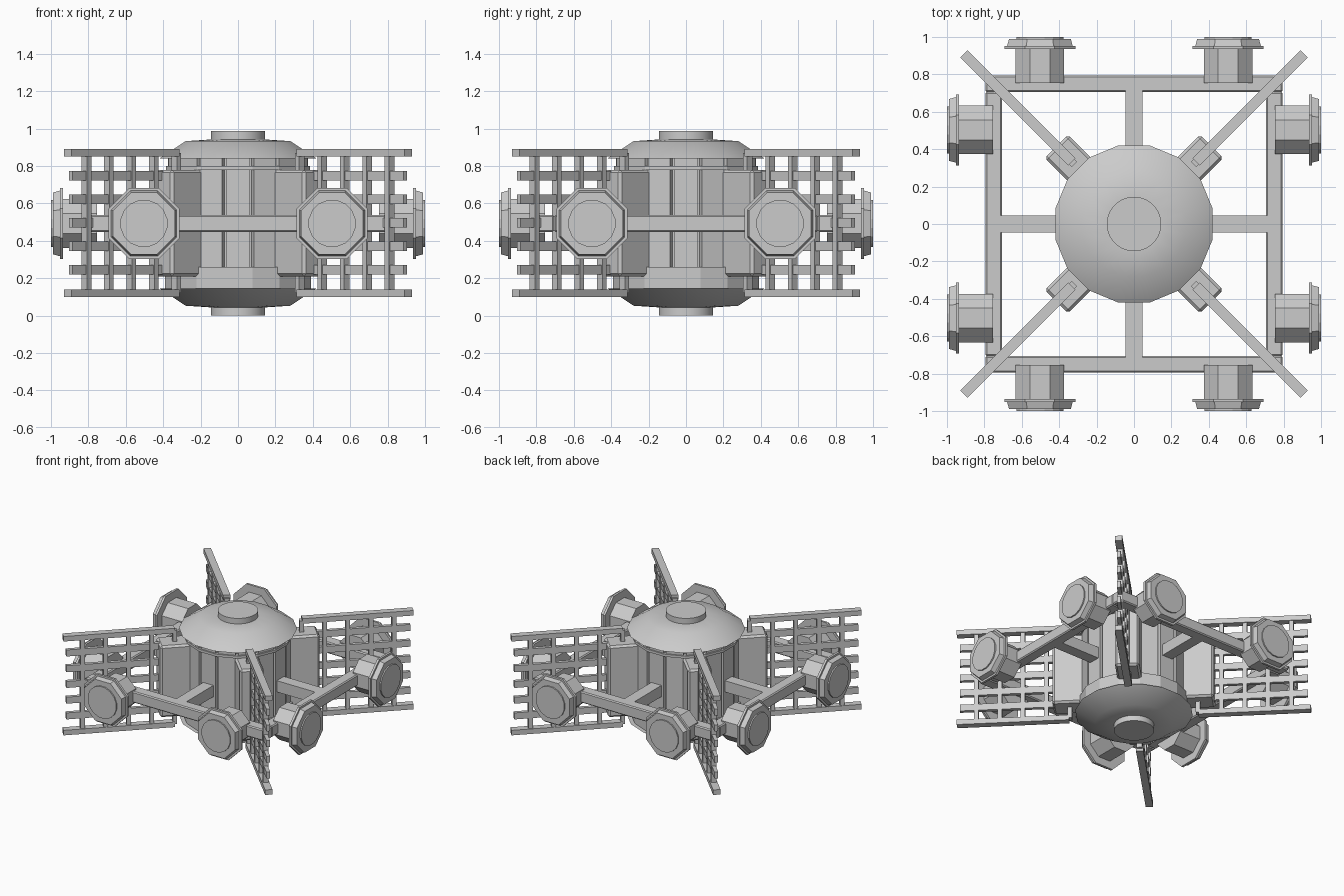
import bpy, bmesh
from math import pi, cos, sin, radians, sqrt
from mathutils import Matrix, Vector

cube = bpy.data.objects.get("Cube")
if cube:
    bpy.data.objects.remove(cube, do_unlink=True)

grey = bpy.data.materials.new("light grey metal")
grey.use_nodes = True
grey.diffuse_color = (0.6, 0.6, 0.6, 1)
grey.node_tree.nodes["Principled BSDF"].inputs["Base Color"].default_value = (0.6, 0.6, 0.6, 1)

MID = 0.493          # height of the horizontal symmetry plane


def finish(name, bm, smooth=None, bevel=0):
    bmesh.ops.recalc_face_normals(bm, faces=bm.faces)
    mesh = bpy.data.meshes.new(name)
    bm.to_mesh(mesh)
    bm.free()
    mesh.materials.append(grey)
    ob = bpy.data.objects.new(name, mesh)
    bpy.context.collection.objects.link(ob)
    if bevel:
        mod = ob.modifiers.new("Bevel", 'BEVEL')
        mod.width = bevel
        mod.segments = 1
    if smooth:
        bpy.ops.object.select_all(action='DESELECT')
        ob.select_set(True)
        bpy.context.view_layer.objects.active = ob
        bpy.ops.object.shade_smooth_by_angle(angle=radians(smooth))
    return ob


def add_box(bm, lo, hi, matrix=Matrix()):
    lo, hi = Vector(lo), Vector(hi)
    m = matrix @ Matrix.Translation((lo + hi) / 2) @ Matrix.Diagonal((*(hi - lo), 1))
    bmesh.ops.create_cube(bm, size=1, matrix=m)


def add_lathe(bm, profile, sides, matrix=Matrix()):
    """Closed turned solid; radii are measured to the flats."""
    rings = []
    for r, z in profile:
        r /= cos(pi / sides)
        angles = [(i + 0.5) * 2 * pi / sides for i in range(sides)]
        rings.append([bm.verts.new(matrix @ Vector((r * cos(a), r * sin(a), z))) for a in angles])
    for a, b in zip(rings, rings[1:]):
        for i in range(sides):
            j = (i + 1) % sides
            bm.faces.new((a[i], a[j], b[j], b[i]))
    bm.faces.new(rings[0][::-1])
    bm.faces.new(rings[-1])


def turn(angle):
    return Matrix.Rotation(angle, 4, 'Z')


# Domes and hub caps, mirrored about the middle plane
for label, side in (("top", 1), ("bottom", -1)):
    m = Matrix.Translation((0, 0, MID)) @ Matrix.Diagonal((1, 1, side, 1))
    bm = bmesh.new()
    add_lathe(bm, [(0.36, 0.347), (0.42, 0.347), (0.28, 0.44), (0.145, 0.449)], 16, m)
    finish(label + "_dome", bm, 42)
    bm = bmesh.new()
    add_lathe(bm, [(0.145, 0.43), (0.145, 0.493)], 32, m)
    finish(label + "_hub_cap", bm, 40)

# Core drum with separate wall slats and collars
bm = bmesh.new()
add_lathe(bm, [(0.34, 0.14), (0.34, 0.85)], 16)
finish("core_drum", bm)
bm = bmesh.new()
for i in range(16):
    add_box(bm, (0.32, -0.064, 0.15), (0.375, 0.064, 0.84), turn(i * pi / 8))
finish("wall_slats", bm)
bm = bmesh.new()
add_lathe(bm, [(0.39, 0.14), (0.39, 0.26)], 16)
finish("lower_collar", bm)
bm = bmesh.new()
add_lathe(bm, [(0.385, 0.78), (0.385, 0.80)], 16)
finish("upper_collar", bm)

# Diagonal housings and the lattice fins they carry
for i, label in enumerate(("back_left", "back_right", "front_right", "front_left")):
    m = turn(pi / 4 + i * pi / 2)
    bm = bmesh.new()
    add_box(bm, (0.34, -0.088, 0.21), (0.587, 0.088, 0.78), m)
    finish(label + "_housing", bm, bevel=0.015)

    bm = bmesh.new()
    for z in (0.10, 0.85):
        add_box(bm, (0.47, -0.027, z), (1.287, 0.027, z + 0.04), m)
    for k in range(1, 6):
        z = 0.12 + k * 0.1257
        add_box(bm, (0.48, -0.014, z - 0.026), (1.265, 0.014, z + 0.026), m)
    for k in range(5):
        r = (0.33 + 0.12 * k) * sqrt(2)
        add_box(bm, (r - 0.016, -0.02, 0.12), (r + 0.016, 0.02, 0.87), m)
    finish(label + "_lattice_fin", bm)

# Square outer frame, spokes and thruster pods on each side
for i, label in enumerate(("left", "back", "right", "front")):
    m = turn(i * pi / 2)
    bm = bmesh.new()
    end = 0.795 if i % 2 else 0.705
    add_box(bm, (0.705, -end, MID - 0.045), (0.795, end, MID + 0.045), m)
    finish(label + "_frame_beam", bm, bevel=0.008)
    bm = bmesh.new()
    add_box(bm, (0.3, -0.045, MID - 0.045), (0.72, 0.045, MID + 0.045), m)
    finish(label + "_spoke", bm)

    for n, y in enumerate((-0.503, 0.503), 1):
        pod = m @ Matrix.Translation((0, y, MID)) @ Matrix.Rotation(pi / 2, 4, 'Y')
        bm = bmesh.new()
        add_lathe(bm, [(0.13, 0.755), (0.13, 0.94)], 8, pod)
        finish(f"{label}_pod_body_{n}", bm)
        bm = bmesh.new()
        add_lathe(bm, [(0.19, 0.935), (0.19, 0.953), (0.175, 0.953), (0.165, 0.99)], 8, pod)
        finish(f"{label}_pod_flange_{n}", bm)
        bm = bmesh.new()
        add_lathe(bm, [(0.125, 0.98), (0.125, 1.0)], 16, pod)
        finish(f"{label}_pod_disc_{n}", bm)
